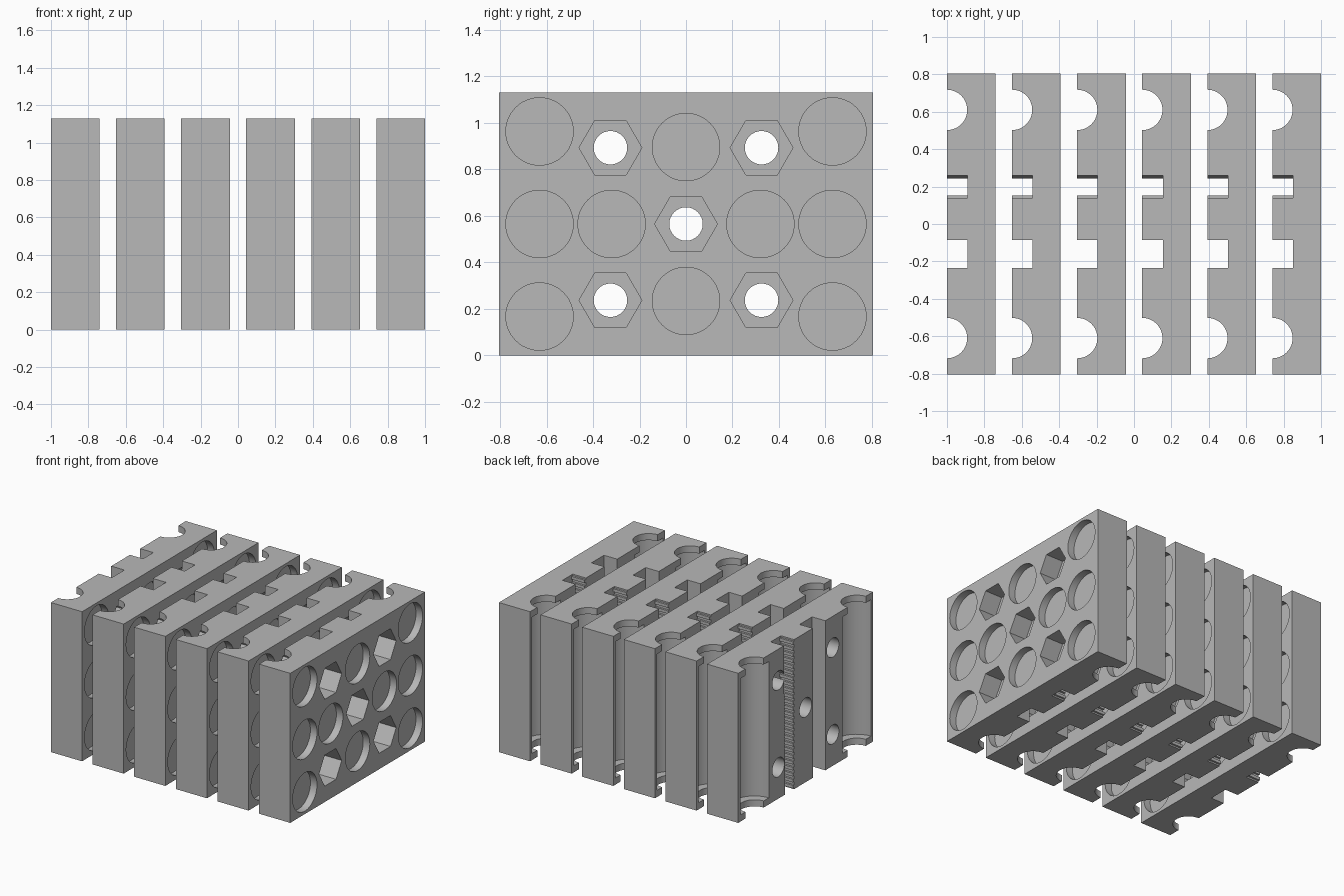
import bpy, bmesh, math
from mathutils import Vector

cube = bpy.data.objects.get("Cube")
if cube:
    bpy.data.objects.remove(cube, do_unlink=True)

W, D, H = 0.26, 1.61, 1.13      # one block
COUNT = 6
MID = H / 2

grey = bpy.data.materials.new("plain grey")
grey.use_nodes = True
colour = (0.48, 0.48, 0.48, 1)
grey.diffuse_color = colour
grey.node_tree.nodes["Principled BSDF"].inputs["Base Color"].default_value = colour


def prism(bm, profile, axis, start, end):
    """Extrude a closed profile along x (y, z points) or z (x, y points)."""
    if axis == "x":
        pts = [Vector((start, u, v)) for u, v in profile]
        move = Vector((end - start, 0, 0))
    else:
        pts = [Vector((u, v, start)) for u, v in profile]
        move = Vector((0, 0, end - start))
    low = [bm.verts.new(p) for p in pts]
    high = [bm.verts.new(p + move) for p in pts]
    bm.faces.new(low)
    bm.faces.new(high)
    for i in range(len(pts)):
        j = (i + 1) % len(pts)
        bm.faces.new((low[i], low[j], high[j], high[i]))


def ring(u, v, r, n=48):
    return [(u + r * math.cos(math.tau * i / n), v + r * math.sin(math.tau * i / n))
            for i in range(n)]


def rect(u0, u1, v0, v1):
    return [(u0, v0), (u1, v0), (u1, v1), (u0, v1)]


def make_object(name, bm):
    bmesh.ops.recalc_face_normals(bm, faces=bm.faces[:])
    mesh = bpy.data.meshes.new(name)
    bm.to_mesh(mesh)
    bm.free()
    obj = bpy.data.objects.new(name, mesh)
    bpy.context.scene.collection.objects.link(obj)
    return obj


# Plain block, local x from 0 to W
bm = bmesh.new()
prism(bm, rect(-D / 2, D / 2, 0, H), "x", 0, W)
block = make_object("block", bm)
block.data.materials.append(grey)

bolts = [(s * 0.325, MID + t * 0.328) for s in (-1, 1) for t in (-1, 1)] + [(0, MID)]
pockets = [(s * 0.63, MID + t * 0.398) for s in (-1, 1) for t in (-1, 0, 1)]
pockets += [(s * 0.32, MID) for s in (-1, 1)] + [(0, MID + t * 0.331) for t in (-1, 1)]

# Rod channels and bolt holes
rods = bmesh.new()
for y in (-0.61, 0.61):
    prism(rods, ring(0, y, 0.108), "z", -0.1, H + 0.1)
for y, z in bolts:
    prism(rods, ring(y, z, 0.072, 32), "x", -0.1, W + 0.1)

# Wider bearing seats between the end lips, and hexagonal nut pockets
seats = bmesh.new()
for y in (-0.61, 0.61):
    prism(seats, ring(0, y, 0.17), "z", 0.05, H - 0.05)
for y, z in bolts:
    prism(seats, ring(y, z, 0.135, 6), "x", W - 0.145, W + 0.1)

# Round shallow pockets, plain belt slot and toothed belt slot
slots = bmesh.new()
for y, z in pockets:
    prism(slots, ring(y, z, 0.145), "x", W - 0.055, W + 0.1)
prism(slots, rect(-0.235, -0.085, -0.1, H + 0.1), "x", -0.1, 0.11)
teeth = 25
pitch = H / teeth
profile = [(0.262, H + 0.1), (0.243, -0.1), (0.138, -0.1)]
for i in range(teeth):
    z0, z1 = (i + 0.25) * pitch, (i + 0.75) * pitch
    profile += [(0.138, z0), (0.153, z0), (0.153, z1), (0.138, z1)]
profile.append((0.138, H + 0.1))
prism(slots, profile, "x", -0.1, 0.11)

cutters = []
for name, shape in (("rod_cutter", rods), ("seat_cutter", seats), ("slot_cutter", slots)):
    cutter = make_object(name, shape)
    cutter.hide_render = True
    cutters.append(cutter)
    mod = block.modifiers.new(name, "BOOLEAN")
    mod.operation = "DIFFERENCE"
    mod.solver = "EXACT"
    mod.object = cutter

# Bake the cuts into one shared mesh
bpy.context.view_layer.update()
graph = bpy.context.evaluated_depsgraph_get()
cut_mesh = bpy.data.meshes.new_from_object(block.evaluated_get(graph))
cut_mesh.name = "carriage_block"
cut_mesh.materials.clear()
cut_mesh.materials.append(grey)
for face in cut_mesh.polygons:
    face.material_index = 0
cut_mesh.shade_smooth()
cut_mesh.set_sharp_from_angle(angle=math.radians(30))
for obj in cutters + [block]:
    bpy.data.objects.remove(obj, do_unlink=True)

# Row of identical blocks
for i in range(COUNT):
    obj = bpy.data.objects.new(f"carriage_block_{i + 1}", cut_mesh)
    obj.location.x = -1 + i * (2 - W) / (COUNT - 1)
    bpy.context.scene.collection.objects.link(obj)
